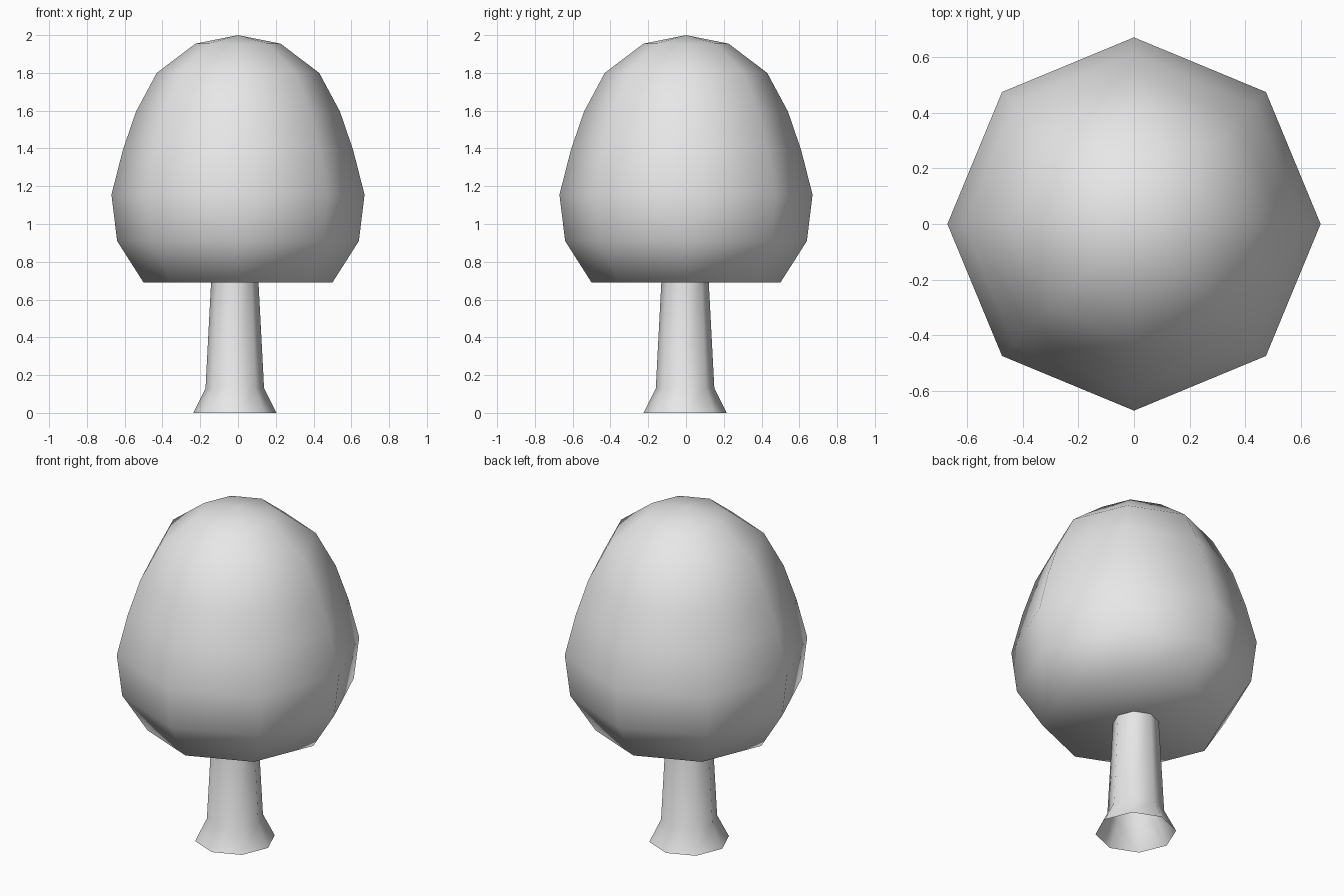
import bpy
import bmesh
from math import cos, sin, tau

cube = bpy.data.objects.get("Cube")
if cube:
    bpy.data.objects.remove(cube, do_unlink=True)

SIDES = 8

grey = bpy.data.materials.new("light grey")
grey.use_nodes = True
grey.diffuse_color = (0.8, 0.8, 0.8, 1)
grey.node_tree.nodes["Principled BSDF"].inputs["Base Color"].default_value = (0.8, 0.8, 0.8, 1)


def lathe(name, profile, centre=(0, 0), bottom=False, tip=None):
    """Stack eight-sided rings of (radius, height), with an optional flat bottom and a tip."""
    bm = bmesh.new()
    rings = [[bm.verts.new((r * cos(tau * i / SIDES), r * sin(tau * i / SIDES), z))
              for i in range(SIDES)] for r, z in profile]
    for low, high in zip(rings, rings[1:]):
        for i in range(SIDES):
            j = (i + 1) % SIDES
            bm.faces.new((low[i], low[j], high[j], high[i]))
    if bottom:
        bm.faces.new(rings[0][::-1])
    if tip is not None:
        apex = bm.verts.new((0, 0, tip))
        for i in range(SIDES):
            bm.faces.new((rings[-1][i], rings[-1][(i + 1) % SIDES], apex))
    for face in bm.faces:
        face.smooth = True
    mesh = bpy.data.meshes.new(name)
    bm.to_mesh(mesh)
    bm.free()
    mesh.materials.append(grey)
    obj = bpy.data.objects.new(name, mesh)
    obj.location = (*centre, 0)
    bpy.context.collection.objects.link(obj)
    return obj


# Egg-shaped crown with a flat underside
lathe("crown",
      [(0.50, 0.69), (0.64, 0.91), (0.67, 1.155), (0.61, 1.39),
       (0.54, 1.595), (0.43, 1.80), (0.225, 1.955)],
      bottom=True, tip=2.0)

# Tapered trunk, open below, with a flared foot; its top is buried in the crown
lathe("trunk",
      [(0.22, 0), (0.155, 0.13), (0.122, 0.76)],
      centre=(-0.017, -0.005))
